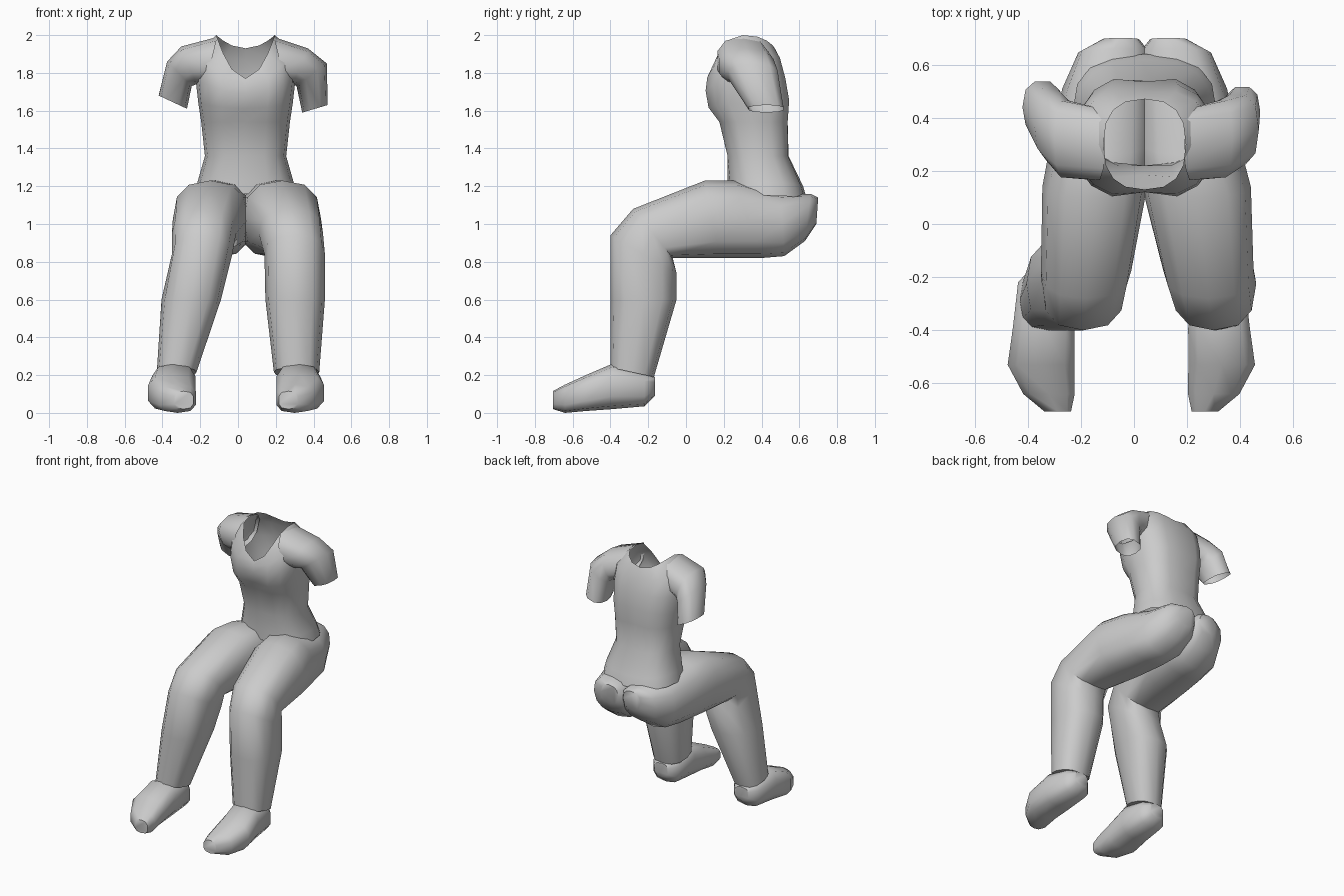
import bpy, bmesh, math
from mathutils import Vector

MID = 0.04  # body centre line


def ring(p, q, w, n=12, k=0.8):
    """Squarish oval with ends p and q and half-width vector w."""
    p, q, w = Vector(p), Vector(q), Vector(w)
    c, u = (p + q) / 2, (p - q) / 2
    pts = []
    for i in range(n):
        a = 2 * math.pi * i / n
        s = [math.copysign(abs(f) ** k, f) if abs(f) > 1e-6 else 0
             for f in (math.cos(a), math.sin(a))]
        pts.append(c + u * s[0] + w * s[1])
    return pts


def loft(name, rings, cap_start=False, cap_end=False, angle=50):
    bm = bmesh.new()
    rows = [[bm.verts.new(p) for p in r] for r in rings]
    n = len(rows[0])
    for a, b in zip(rows, rows[1:]):
        for i in range(n):
            j = (i + 1) % n
            bm.faces.new((a[i], a[j], b[j], b[i]))
    if cap_start:
        bm.faces.new(rows[0])
    if cap_end:
        bm.faces.new(rows[-1])
    bmesh.ops.recalc_face_normals(bm, faces=bm.faces)
    me = bpy.data.meshes.new(name)
    bm.to_mesh(me)
    bm.free()
    ob = bpy.data.objects.new(name, me)
    bpy.context.collection.objects.link(ob)
    bpy.ops.object.select_all(action='DESELECT')
    ob.select_set(True)
    bpy.context.view_layer.objects.active = ob
    bpy.ops.object.shade_smooth_by_angle(angle=math.radians(angle))
    return ob


# Shirt body: half width, front y, back y, front z, back z, side z, centre dip
shirt = [
    (0.27, 0.22, 0.64, 1.16, 1.13, 1.15, 0.00),
    (0.255, 0.22, 0.62, 1.23, 1.20, 1.22, 0.00),
    (0.215, 0.21, 0.55, 1.36, 1.36, 1.36, 0.01),
    (0.235, 0.165, 0.55, 1.54, 1.54, 1.54, 0.02),
    (0.25, 0.105, 0.56, 1.61, 1.66, 1.64, 0.035),
    (0.265, 0.09, 0.54, 1.69, 1.77, 1.77, 0.03),
    (0.255, 0.10, 0.51, 1.74, 1.87, 1.91, 0.02),
    (0.155, 0.13, 0.47, 1.77, 1.93, 2.00, 0.00),
]
rows = []
for hw, yf, yb, zf, zb, zs, dip in shirt:
    n = 16
    r = ring((MID, yf, 0), (MID, yb, 0), (hw, 0, 0), n, 0.8)
    for i, p in enumerate(r):
        side = min(1, abs(p.x - MID) / hw) ** 2
        end = zf if math.cos(2 * math.pi * i / n) > 0 else zb
        p.z = end + (zs - end) * side
    r[0].y += dip
    r[n // 2].y -= dip * 0.7
    rows.append(r)
loft("shirt_body", rows)

# Sleeves: outer x, outer z, inner x, inner z, front y, back y
sleeves = {
    "sleeve_left": [(-0.11, 1.99, -0.17, 1.74, 0.16, 0.44),
                    (-0.30, 1.94, -0.22, 1.74, 0.17, 0.47),
                    (-0.375, 1.86, -0.245, 1.73, 0.24, 0.51),
                    (-0.42, 1.68, -0.27, 1.61, 0.34, 0.54)],
    "sleeve_right": [(0.19, 1.99, 0.25, 1.74, 0.16, 0.44),
                     (0.37, 1.93, 0.29, 1.74, 0.17, 0.47),
                     (0.47, 1.85, 0.31, 1.73, 0.22, 0.49),
                     (0.475, 1.63, 0.34, 1.59, 0.33, 0.52)],
}
for name, data in sleeves.items():
    loft(name, [ring((xo, (a + b) / 2, zo), (xi, (a + b) / 2, zi),
                     (0, (b - a) / 2, 0), 10)
                for xo, zo, xi, zi, a, b in data])

# Trouser legs: shared side profile (top/front point, bottom/back point)
profile = [((0.70, 1.14), (0.69, 1.00)),
           ((0.66, 1.16), (0.63, 0.91)),
           ((0.50, 1.16), (0.52, 0.83)),
           ((0.26, 1.23), (0.40, 0.82)),
           ((0.10, 1.23), (0.18, 0.82)),
           ((-0.28, 1.08), (-0.07, 0.82)),
           ((-0.40, 0.94), (-0.05, 0.74)),
           ((-0.40, 0.60), (-0.05, 0.60)),
           ((-0.40, 0.24), (-0.17, 0.19))]
spans = {
    "trouser_leg_right": [(0.06, 0.20), (0.02, 0.29), (0.01, 0.35), (0.01, 0.39),
                          (0.03, 0.44), (0.11, 0.45), (0.14, 0.46),
                          (0.145, 0.46), (0.19, 0.43)],
    "trouser_leg_left": [(-0.12, 0.02), (-0.21, 0.06), (-0.27, 0.07), (-0.31, 0.07),
                         (-0.345, 0.05), (-0.35, -0.01), (-0.35, -0.03),
                         (-0.405, -0.09), (-0.43, -0.22)],
}
for name, xs in spans.items():
    loft(name, [ring(((a + b) / 2, *p), ((a + b) / 2, *q), ((b - a) / 2, 0, 0))
                for (a, b), (p, q) in zip(xs, profile)], True, True)

# Shoes: inner x, outer x, y, top z, bottom z; left one mirrored
shoe = [(0.26, 0.37, -0.165, 0.19, 0.09),
        (0.21, 0.42, -0.22, 0.22, 0.035),
        (0.20, 0.44, -0.39, 0.26, 0.02),
        (0.20, 0.46, -0.53, 0.20, 0.01),
        (0.20, 0.40, -0.64, 0.15, 0.0),
        (0.215, 0.32, -0.705, 0.115, 0.02)]
for name, flip in (("shoe_right", False), ("shoe_left", True)):
    rows = []
    for a, b, y, zt, zb in shoe:
        x = (a + b) / 2
        x = -0.02 - x if flip else x
        rows.append(ring((x, y, zt), (x, y, zb), ((b - a) / 2, 0, 0), 10, 0.7))
    loft(name, rows, True, True)
